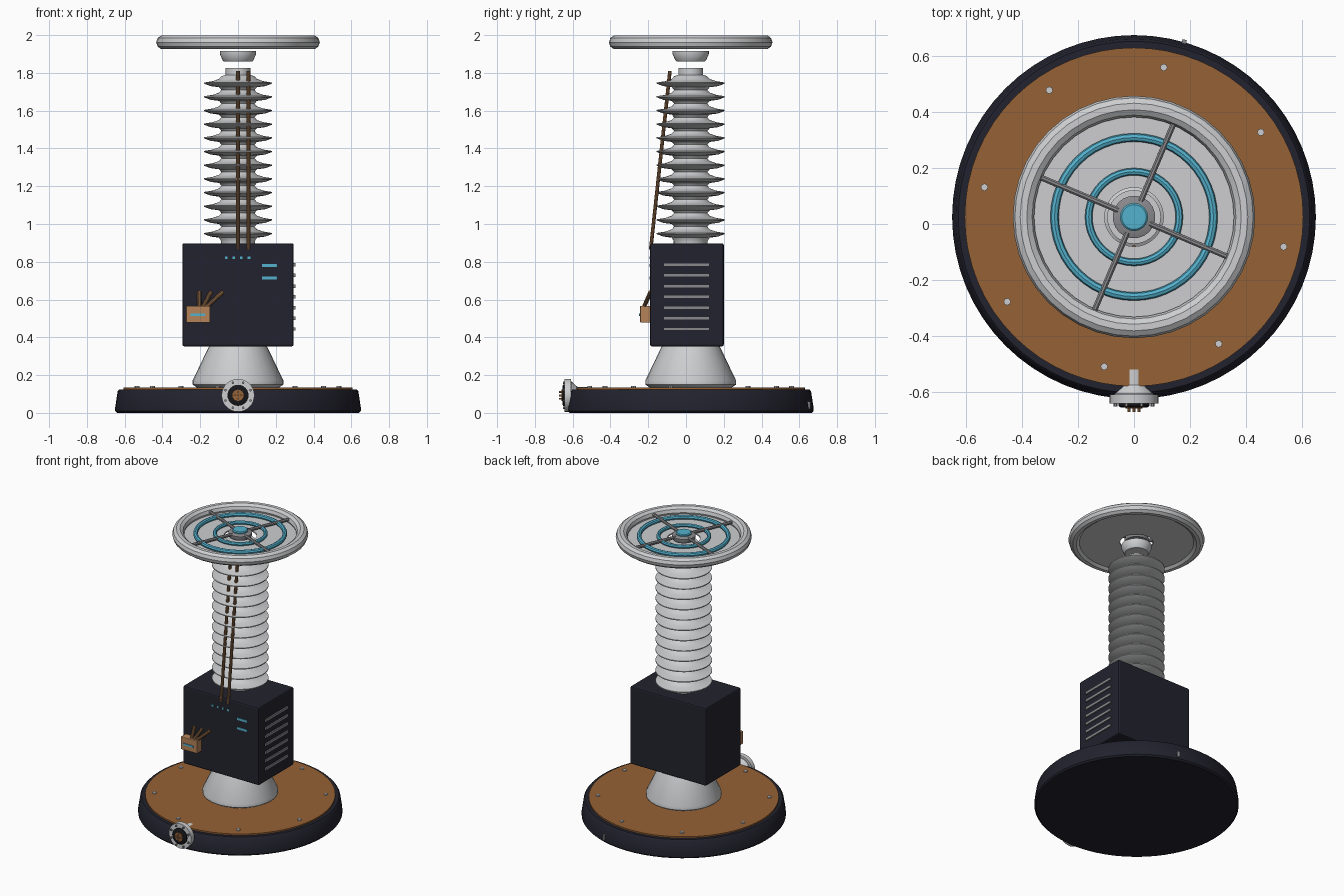
import bpy, bmesh, math
from mathutils import Vector

if "Cube" in bpy.data.objects:
    bpy.data.objects.remove(bpy.data.objects["Cube"])

CY = 0.025  # axis of the round parts


def mat(name, r, g, b):
    m = bpy.data.materials.new(name)
    lin = [((c / 255 + 0.055) / 1.055) ** 2.4 for c in (r, g, b)]
    m.diffuse_color = (*lin, 1)
    m.use_nodes = True
    m.node_tree.nodes["Principled BSDF"].inputs["Base Color"].default_value = m.diffuse_color
    return m


NAVY = mat("dark_navy", 34, 34, 46)
COPPER = mat("copper", 150, 98, 54)
LIGHT = mat("light_grey", 205, 206, 208)
STEEL = mat("steel_grey", 138, 138, 142)
TEAL = mat("teal", 84, 178, 206)
TAN = mat("tan", 182, 132, 90)
CABLE = mat("cable_brown", 138, 100, 66)
BLACK = mat("black", 22, 22, 26)


def finish(bm, name, material, smooth=True):
    bmesh.ops.recalc_face_normals(bm, faces=bm.faces[:])
    me = bpy.data.meshes.new(name)
    bm.to_mesh(me)
    bm.free()
    me.materials.append(material)
    ob = bpy.data.objects.new(name, me)
    bpy.context.collection.objects.link(ob)
    if smooth:
        bpy.ops.object.select_all(action='DESELECT')
        ob.select_set(True)
        bpy.context.view_layer.objects.active = ob
        bpy.ops.object.shade_smooth_by_angle(angle=math.radians(35))
    return ob


def lathe(name, profile, material, n=48, loc=(0, CY, 0), axis=(0, 0, 1), closed=False):
    """Turn (radius, height) points around an axis; ends are capped unless closed."""
    bm = bmesh.new()
    q = Vector((0, 0, 1)).rotation_difference(Vector(axis))
    rings = [[bm.verts.new(q @ Vector((r * math.cos(2 * math.pi * i / n),
                                       r * math.sin(2 * math.pi * i / n), z)) + Vector(loc))
              for i in range(n)] for r, z in profile]
    pairs = list(zip(rings, rings[1:])) + ([(rings[-1], rings[0])] if closed else [])
    for a, b in pairs:
        for i in range(n):
            j = (i + 1) % n
            bm.faces.new((a[i], a[j], b[j], b[i]))
    if not closed:
        bm.faces.new(rings[0])
        bm.faces.new(rings[-1])
    return finish(bm, name, material)


def torus(name, R, r, z, material, n=48, m=12):
    pts = [(R + r * math.cos(2 * math.pi * k / m), z + r * math.sin(2 * math.pi * k / m)) for k in range(m)]
    return lathe(name, pts, material, n, closed=True)


def rod(name, a, b, r, material, n=10):
    a, b = Vector(a), Vector(b)
    return lathe(name, [(r, 0), (r, (b - a).length)], material, n, a, (b - a).normalized())


def box(name, lo, hi, material, bevel=0.0, turn=0.0):
    ob_c = (Vector(lo) + Vector(hi)) / 2
    size = Vector(hi) - Vector(lo)
    bm = bmesh.new()
    bmesh.ops.create_cube(bm, size=1)
    bmesh.ops.scale(bm, vec=size, verts=bm.verts)
    if bevel:
        bmesh.ops.bevel(bm, geom=bm.edges[:], offset=bevel, segments=2, profile=0.5, affect='EDGES')
    ob = finish(bm, name, material, False)
    ob.location = ob_c
    ob.rotation_euler.z = turn
    return ob


# round base with copper deck and eight bolts
lathe("base", [(0.64, 0), (0.65, 0.01), (0.65, 0.03), (0.637, 0.115), (0.628, 0.125)], NAVY, 64)
lathe("base_deck", [(0.605, 0.12), (0.605, 0.135)], COPPER, 64)
for i in range(8):
    a = math.radians(33.75 + 45 * i)
    lathe(f"deck_bolt_{i}", [(0.013, 0.13), (0.013, 0.142)], STEEL if i < 0 else LIGHT, 8,
          (0.545 * math.cos(a), CY + 0.545 * math.sin(a), 0))

# earth lug at the back of the rim
a = math.radians(74)
c = Vector((0.645 * math.cos(a), CY + 0.645 * math.sin(a), 0.04))
h = Vector((0.008, 0.014, 0.02))
box("earth_lug", c - h, c + h, STEEL, turn=a - math.pi / 2)

# pedestal cone
lathe("pedestal", [(0.21, 0.13), (0.24, 0.15), (0.24, 0.172), (0.15, 0.36)], LIGHT, 32)

# control cabinet
box("cabinet", (-0.295, -0.19, 0.352), (0.295, 0.20, 0.898), NAVY, 0.01)
for i in range(7):
    z = 0.444 + i * 0.0568
    box(f"vent_slat_{i}", (0.29, -0.12, z - 0.009), (0.304, 0.125, z + 0.009), STEEL)
for i in range(4):
    x = -0.062 + i * 0.04
    box(f"indicator_{i}", (x - 0.007, -0.194, 0.814), (x + 0.007, -0.187, 0.828), TEAL)
for i, z in enumerate((0.78, 0.715)):
    box(f"light_bar_{i}", (0.128, -0.194, z - 0.008), (0.206, -0.187, z + 0.008), TEAL)

# junction box with three leads
box("junction_box", (-0.275, -0.243, 0.478), (-0.148, -0.188, 0.567), TAN, 0.004)
box("junction_light", (-0.252, -0.248, 0.514), (-0.174, -0.241, 0.527), TEAL)
for i in range(3):
    rod(f"junction_lead_{i}", (-0.205 + i * 0.016, -0.225, 0.555),
        (-0.205 + i * 0.062, -0.188, 0.64), 0.011, CABLE)

# ribbed insulator column
prof = [(0.065, 1.825), (0.065, 1.79)]
for i in range(12):
    z = 1.746 - i * 0.0724
    prof += [(0.088, z + 0.036), (0.10, z + 0.022), (0.135, z + 0.01), (0.18, z + 0.003),
             (0.18, z - 0.003), (0.145, z - 0.016), (0.10, z - 0.022)]
prof += [(0.09, 0.91), (0.09, 0.89)]
lathe("insulator_column", prof, LIGHT, 40)

# two cables up the column
for i, x in enumerate((0.0, 0.055)):
    rod(f"column_cable_{i}", (x, -0.187, 0.865), (x, -0.085, 1.81), 0.01, CABLE)

# head: neck, rim, panel with a central hole
lathe("head_neck", [(0.075, 1.86), (0.082, 1.868), (0.096, 1.90), (0.096, 1.917)], LIGHT, 32)
torus("head_rim", 0.395, 0.038, 1.962, LIGHT, 40, 10)
lathe("head_panel", [(0.105, 1.94), (0.375, 1.94), (0.375, 1.95), (0.105, 1.95)], LIGHT, 48, closed=True)
torus("head_ring_outer", 0.284, 0.015, 1.965, TEAL, 48, 8)
torus("head_ring_inner", 0.162, 0.013, 1.965, TEAL, 40, 8)
for i in range(4):
    a = math.radians(67 + 90 * i)
    d = Vector((math.cos(a), math.sin(a), 0))
    o = Vector((0, CY, 1.972))
    rod(f"head_spoke_{i}", o + d * 0.06, o + d * 0.36, 0.011, STEEL, 8)
lathe("head_hub", [(0.07, 1.945), (0.076, 1.955), (0.076, 1.975), (0.055, 1.983)], STEEL, 24)
lathe("head_button", [(0.05, 1.97), (0.05, 1.99), (0.044, 1.995)], TEAL, 24)

# front port: pipe, flange, socket and pins
FZ = 0.093
front = dict(axis=(0, -1, 0), loc=(0, 0, FZ))
lathe("port_pipe", [(0.045, 0.52), (0.045, 0.575), (0.072, 0.605), (0.072, 0.62)], LIGHT, 24, **front)
lathe("port_flange", [(0.087, 0.61), (0.087, 0.642)], LIGHT, 32, **front)
lathe("port_socket", [(0.056, 0.635), (0.056, 0.65), (0.048, 0.655)], BLACK, 24, **front)
lathe("port_core", [(0.03, 0.65), (0.03, 0.659)], COPPER, 16, **front)
for i in range(8):
    a = math.radians(22.5 + 45 * i)
    p = (0.072 * math.cos(a), -0.64, FZ + 0.072 * math.sin(a))
    rod(f"port_bolt_{i}", p, (p[0], -0.652, p[2]), 0.007, STEEL, 6)
for i in range(5):
    r, a = (0.0 if i == 4 else 0.018), math.radians(90 * i)
    p = (r * math.cos(a), -0.65, FZ + r * math.sin(a))
    rod(f"port_pin_{i}", p, (p[0], -0.672, p[2]), 0.005, TAN, 8)
